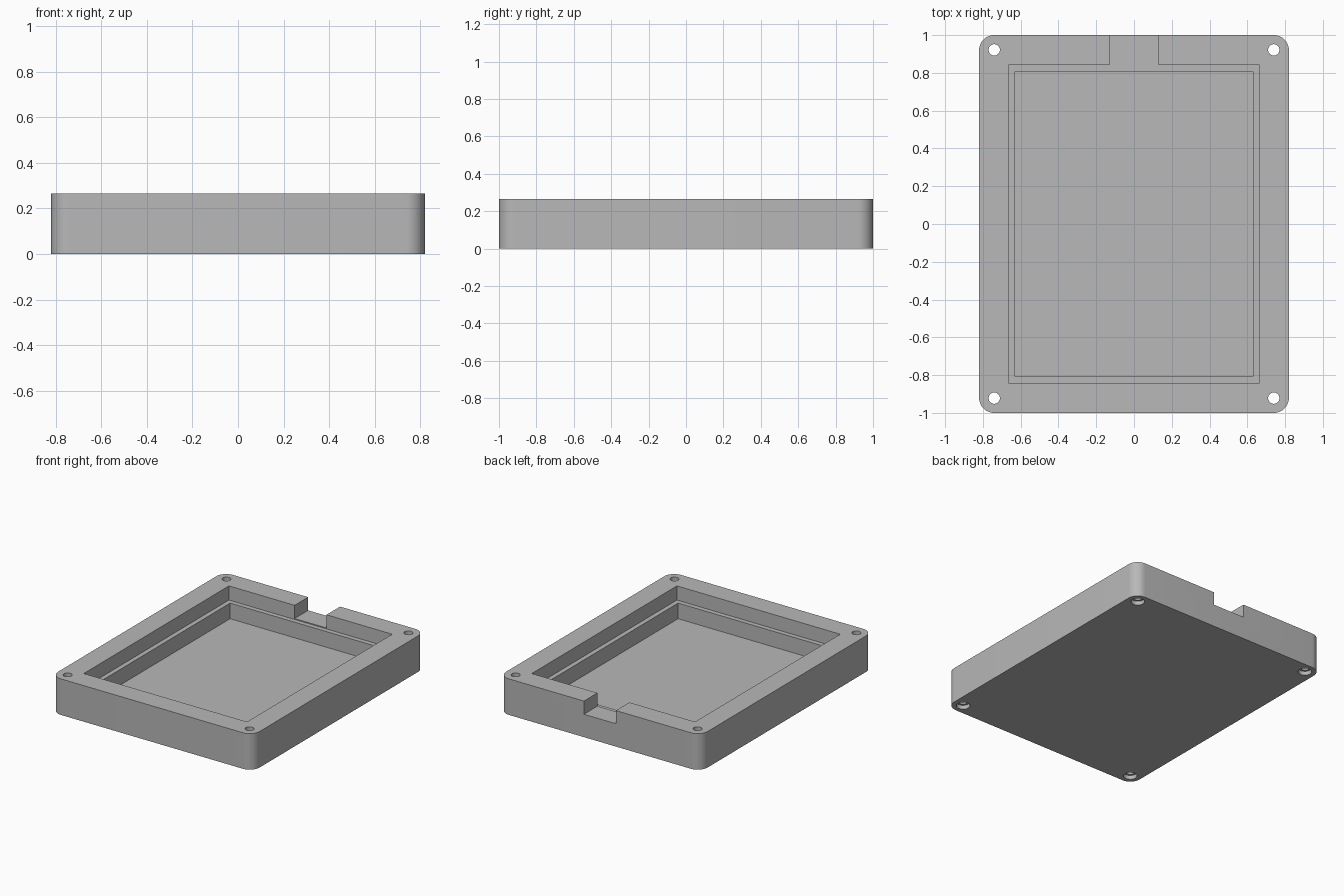
import bpy, bmesh, math

if "Cube" in bpy.data.objects:
    bpy.data.objects.remove(bpy.data.objects["Cube"])

HX, HY, H = 0.82, 1.0, 0.265      # half width, half length, height
R = 0.08                          # outer corner radius
HOLE_X, HOLE_Y = 0.74, 0.922      # screw hole centres

grey = bpy.data.materials.new("plain_grey")
grey.diffuse_color = (0.48, 0.48, 0.48, 1)
grey.use_nodes = True
grey.node_tree.nodes["Principled BSDF"].inputs["Base Color"].default_value = grey.diffuse_color


def prism(name, points, z0, z1):
    """Closed prism from a counter-clockwise outline."""
    bm = bmesh.new()
    face = bm.faces.new([bm.verts.new((x, y, z0)) for x, y in points])
    ext = bmesh.ops.extrude_face_region(bm, geom=[face])
    for v in ext["geom"]:
        if isinstance(v, bmesh.types.BMVert):
            v.co.z = z1
    bmesh.ops.recalc_face_normals(bm, faces=bm.faces)
    mesh = bpy.data.meshes.new(name)
    bm.to_mesh(mesh)
    bm.free()
    mesh.materials.append(grey)
    obj = bpy.data.objects.new(name, mesh)
    bpy.context.collection.objects.link(obj)
    return obj


def rect(x0, x1, y0, y1):
    return [(x0, y0), (x1, y0), (x1, y1), (x0, y1)]


def circle(cx, cy, r, n=32):
    return [(cx + r * math.cos(2 * math.pi * i / n),
             cy + r * math.sin(2 * math.pi * i / n)) for i in range(n)]


def rounded_rect(hx, hy, r, n=12):
    pts = []
    for k, (sx, sy) in enumerate([(1, 1), (-1, 1), (-1, -1), (1, -1)]):
        for i in range(n + 1):
            a = math.pi / 2 * (k + i / n)
            pts.append((sx * (hx - r) + r * math.cos(a),
                        sy * (hy - r) + r * math.sin(a)))
    return pts


# Outer body
case = prism("case_tray", rounded_rect(HX, HY, R), 0, H)

# Deep pocket, stepped upper pocket and cable notch in the back wall
cutters = [
    prism("deep_pocket_cutter", rect(-0.63, 0.63, -0.808, 0.808), 0.046, 0.22),
    prism("step_pocket_cutter", rect(-0.664, 0.664, -0.843, 0.843), 0.161, 0.4),
    prism("notch_cutter", rect(-0.13, 0.13, 0.75, 1.1), 0.168, 0.4),
]

# Corner screw holes, counterbored from below
for sx in (-1, 1):
    for sy in (-1, 1):
        c = (sx * HOLE_X, sy * HOLE_Y)
        cutters.append(prism("screw_hole_cutter", circle(*c, 0.03), -0.1, 0.4))
        cutters.append(prism("counterbore_cutter", circle(*c, 0.046), -0.1, 0.03))

bpy.context.view_layer.objects.active = case
case.select_set(True)
for cutter in cutters:
    mod = case.modifiers.new(cutter.name, 'BOOLEAN')
    mod.operation = 'DIFFERENCE'
    mod.solver = 'EXACT'
    mod.object = cutter
    bpy.ops.object.modifier_apply(modifier=mod.name)
    bpy.data.objects.remove(cutter)

# Smooth corners and holes, crisp edges
bpy.ops.object.shade_smooth_by_angle(angle=math.radians(30))
